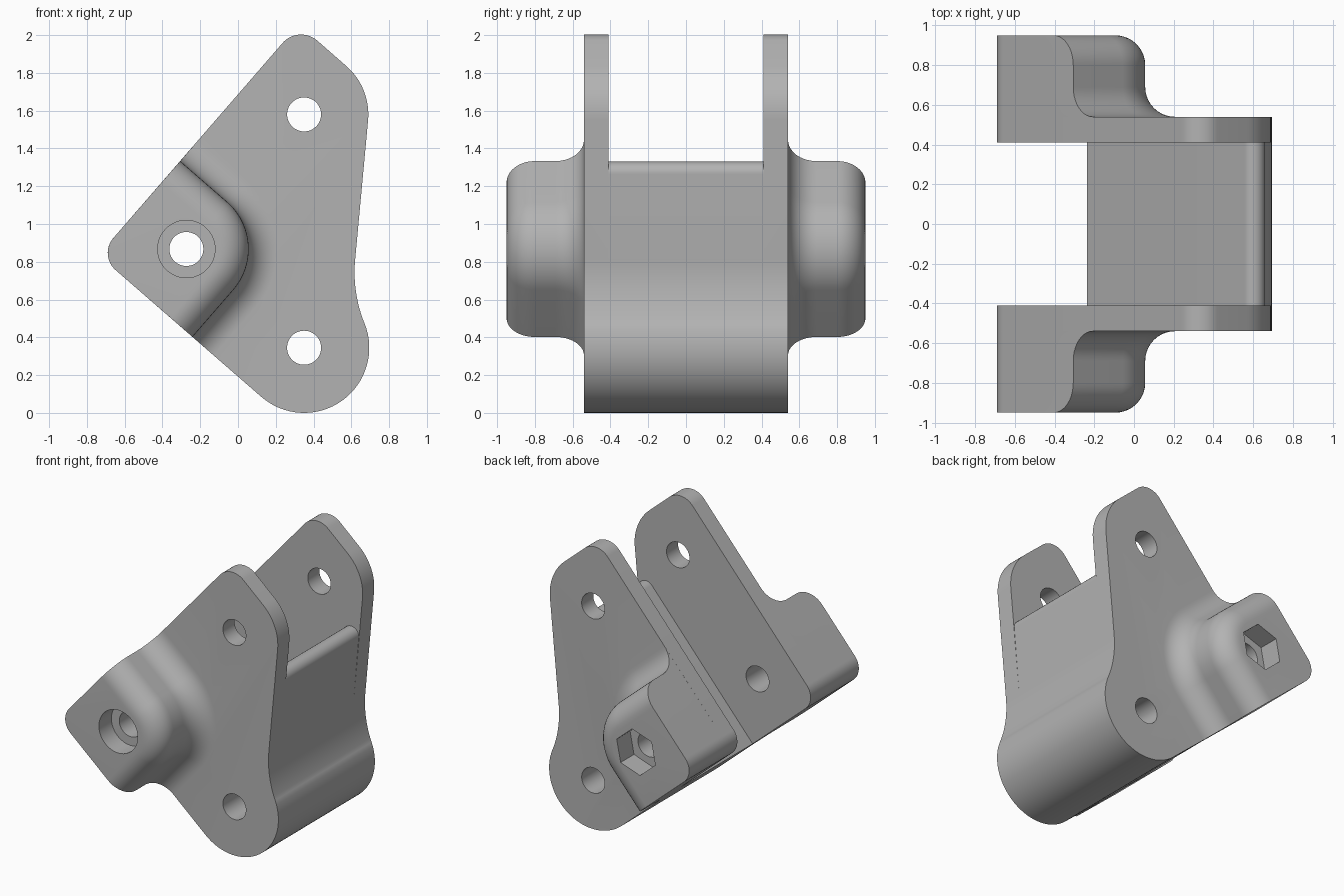
import bpy, bmesh
from math import cos, sin, radians, pi
from mathutils import Vector

if "Cube" in bpy.data.objects:
    bpy.data.objects.remove(bpy.data.objects["Cube"])

grey = bpy.data.materials.new("plain grey")
grey.use_nodes = True
grey.diffuse_color = (0.45, 0.45, 0.45, 1)
grey.node_tree.nodes["Principled BSDF"].inputs["Base Color"].default_value = (0.45, 0.45, 0.45, 1)

# Tilted axes of the bracket in the x-z plane, starting at its sharp left corner
TILT = 49
U = Vector((cos(radians(TILT)), sin(radians(TILT))))
V = Vector((U.y, -U.x))
CORNER = Vector((-0.739, 0.835))
PLATE_IN, PLATE_OUT, BOSS_OUT = 0.41, 0.54, 0.95
BOSS = CORNER + 0.33 * (U + V)
TOP, LOW = Vector((0.35, 1.58)), Vector((0.35, 0.345))


def arc(centre, r, start, end, n=16):
    """Points on a circle, angles in degrees."""
    angles = [radians(start + (end - start) * i / n) for i in range(n + 1)]
    return [Vector((centre[0] + r * cos(a), centre[1] + r * sin(a))) for a in angles]


def loft(name, sections):
    """Closed solid through (y, outline) sections with equal point counts."""
    bm = bmesh.new()
    rings = [[bm.verts.new((p.x, y, p.y)) for p in pts] for y, pts in sections]
    for a, b in zip(rings, rings[1:]):
        for i in range(len(a)):
            j = (i + 1) % len(a)
            bm.faces.new((a[i], a[j], b[j], b[i]))
    bm.faces.new(rings[0])
    bm.faces.new(rings[-1])
    bmesh.ops.recalc_face_normals(bm, faces=bm.faces)
    mesh = bpy.data.meshes.new(name)
    bm.to_mesh(mesh)
    bm.free()
    ob = bpy.data.objects.new(name, mesh)
    bpy.context.collection.objects.link(ob)
    mesh.materials.append(grey)
    return ob


def combine(target, tool, operation):
    """Apply a boolean and drop the tool."""
    mod = target.modifiers.new(operation, "BOOLEAN")
    mod.operation, mod.object, mod.solver = operation, tool, "EXACT"
    bpy.context.view_layer.objects.active = target
    bpy.ops.object.modifier_apply(modifier=mod.name)
    bpy.data.objects.remove(tool)


def drill(target, centre, r, y0, y1, sides=48, turn=0):
    ring = arc(centre, r, turn, turn + 360, sides)[:-1]
    combine(target, loft("cutter", [(y0, ring), (y1, ring)]), "DIFFERENCE")


# Right edge shared by plates and block: round foot and hollow waist
foot = arc(LOW, 0.345, TILT + 180, 382, 32)
waist = arc((1.335, 0.744), 0.718, 202, 174.8, 12)

plate_outline = (
    arc(CORNER + 0.12 * (U + V), 0.12, TILT + 90, TILT + 180)
    + foot + waist
    + arc(TOP, 0.34, -5.2, TILT)
    + arc((0.334, 1.873), 0.13, TILT, TILT + 90)
)
block_outline = (
    [CORNER + 0.667 * V] + foot + waist
    + arc((0.6, 1.27), 0.06, -5.2, TILT + 90)
)


def boss_outline(grow):
    """Square pad whose two inner sides move outwards by grow."""
    side, r = 0.66 + grow, 0.33 + grow
    return (
        arc(CORNER + 0.12 * (U + V), 0.12, TILT + 90, TILT + 180, 12)
        + [CORNER + side * V]
        + arc(BOSS, r, TILT - 90, TILT, 24)
        + [CORNER + side * U]
    )


# Boss side profile: flared root, short straight neck, rounded rim
FILLET, STEPS = 0.15, 10
quarter = [pi / 2 * i / STEPS for i in range(STEPS + 1)]
flare = [(PLATE_OUT + FILLET * (1 - cos(a)), FILLET * (1 - sin(a))) for a in quarter]
rim = [(BOSS_OUT - FILLET * (1 - sin(a)), -FILLET * (1 - cos(a))) for a in quarter]

body = loft("hinge_bracket", [(-PLATE_IN, block_outline), (PLATE_IN, block_outline)])
for s in (-1, 1):
    plate = loft("side_plate", [(s * PLATE_IN, plate_outline), (s * PLATE_OUT, plate_outline)])
    boss = loft("bolt_boss", [(s * y, boss_outline(g)) for y, g in flare + rim])
    combine(plate, boss, "UNION")
    combine(body, plate, "UNION")

# Through holes, round counterbore in front, hexagonal nut pocket behind
for centre in (TOP, LOW, BOSS):
    drill(body, centre, 0.09, -1.2, 1.2)
drill(body, BOSS, 0.152, -1.2, -0.81)
drill(body, BOSS, 0.16, 0.80, 1.2, 6, TILT - 30)

bpy.ops.object.select_all(action="DESELECT")
body.select_set(True)
bpy.context.view_layer.objects.active = body
bpy.ops.object.shade_smooth_by_angle(angle=radians(30))
